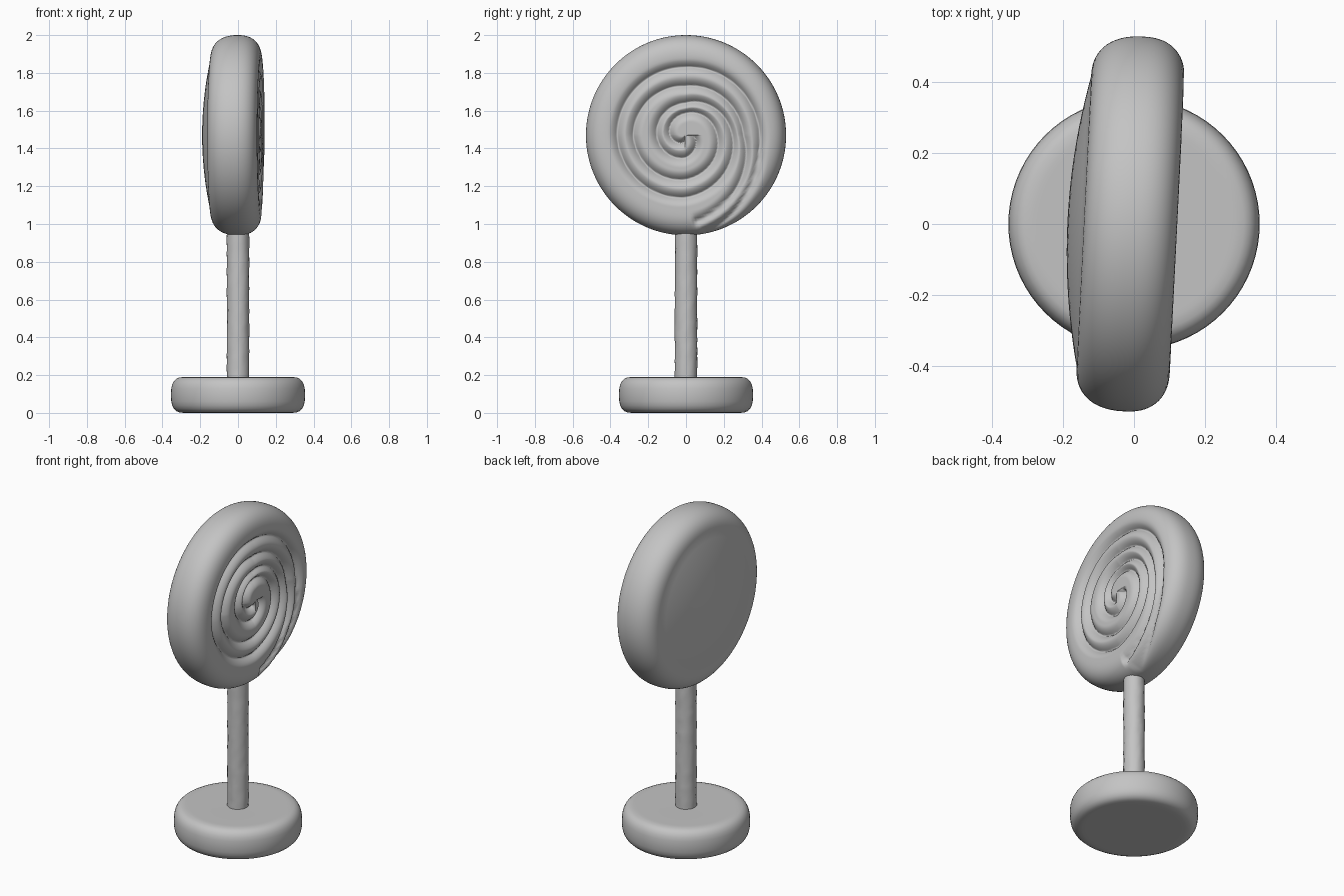
import bpy, bmesh, math, random
from mathutils import Matrix

if "Cube" in bpy.data.objects:
    bpy.data.objects.remove(bpy.data.objects["Cube"])

random.seed(4)
grey = bpy.data.materials.new("plain grey")
grey.diffuse_color = (0.55, 0.55, 0.55, 1)
grey.use_nodes = True
grey.node_tree.nodes["Principled BSDF"].inputs["Base Color"].default_value = grey.diffuse_color


def lathe(name, rings, point, steps, cap=0.0):
    """Skin rings of points; point(ring, angle) gives each coordinate."""
    bm = bmesh.new()
    rows = [[bm.verts.new(point(r, 2 * math.pi * i / steps)) for i in range(steps)] for r in rings]
    for a, b in zip(rows, rows[1:]):
        for i in range(steps):
            j = (i + 1) % steps
            bm.faces.new((a[i], a[j], b[j], b[i]))
    for row in (rows[0], rows[-1]):
        bm.faces.new(row)
    bmesh.ops.recalc_face_normals(bm, faces=bm.faces)
    me = bpy.data.meshes.new(name)
    bm.to_mesh(me)
    bm.free()
    me.materials.append(grey)
    me.polygons.foreach_set("use_smooth", [True] * len(me.polygons))
    ob = bpy.data.objects.new(name, me)
    bpy.context.collection.objects.link(ob)
    return ob


# base: rounded disc
base = [(0.02, 0.188), (0.15, 0.19), (0.27, 0.19)]
for k in range(13):
    t = math.pi / 2 - math.pi * k / 12
    c, s = max(math.cos(t), 0), math.sin(t)
    base.append((0.285 + 0.07 * c ** 0.75, 0.095 + math.copysign(0.095 * abs(s) ** 0.75, s)))
base += [(0.26, 0.0), (0.02, 0.0)]
lathe("base", base, lambda p, a: (p[0] * math.cos(a), p[0] * math.sin(a), p[1]), 72)

# stick: slightly lumpy rod
lathe("stick", [0.15 + 0.03 * k for k in range(30)],
      lambda z, a: ((0.059 + random.uniform(-.002, .002)) * math.cos(a),
                    (0.059 + random.uniform(-.002, .002)) * math.sin(a), z), 24)

# two spiral grooves: (unwound angle in degrees, radius)
GROOVES = [
    [(-80, .53), (-45, .45), (-11, .40), (90, .36), (180, .36), (270, .33), (360, .25),
     (450, .17), (540, .15), (630, .12), (720, .04)],
    [(-83, .46), (-30, .36), (0, .31), (90, .26), (180, .275), (270, .235), (360, .17),
     (450, .115), (540, .08), (630, .03)],
]


def groove_radii(deg):
    found = []
    for g in GROOVES:
        for turn in range(-1, 3):
            d = deg + 360 * turn
            for (a0, r0), (a1, r1) in zip(g, g[1:]):
                if a0 <= d < a1:
                    found.append(r0 + (r1 - r0) * (d - a0) / (a1 - a0))
    return found


CACHE = {}


def head_point(p, a):
    r, x, front = p
    if a not in CACHE:
        CACHE[a] = groove_radii(math.degrees(a))
    if front:
        near = min(abs(r - g) for g in CACHE[a])
        x -= 0.034 * max(0, 1 - near / 0.05) ** 2 * min(1, x / 0.1)
    return (x, r * math.cos(a), r * math.sin(a))


# head: grooved front, rounded rim, domed back
rings = [(0.004 + 0.0052 * k, 0.122, True) for k in range(77)]
for k in range(31):
    t = math.pi / 2 - math.pi * k / 30
    c, s = max(math.cos(t), 0), math.sin(t)
    depth = 0.122 if s > 0 else 0.142
    rings.append((0.41 + 0.12 * c ** 0.85, math.copysign(depth * abs(s) ** 0.85, s), s > 0.02))
for k in range(1, 12):
    r = 0.41 * (1 - k / 11.3)
    rings.append((r, -0.188 + 0.046 * (r / 0.41) ** 2, False))
head = lathe("candy_head", rings, head_point, 200)
head.data.transform(Matrix.Translation((0, 0, 1.47)) @ Matrix.Rotation(-0.05, 4, 'Z'))

# keep the base's flat faces crisp
for ob in bpy.context.scene.objects:
    ob.select_set(ob.name == "base")
bpy.context.view_layer.objects.active = bpy.data.objects["base"]
bpy.ops.object.shade_smooth_by_angle(angle=math.radians(40))
